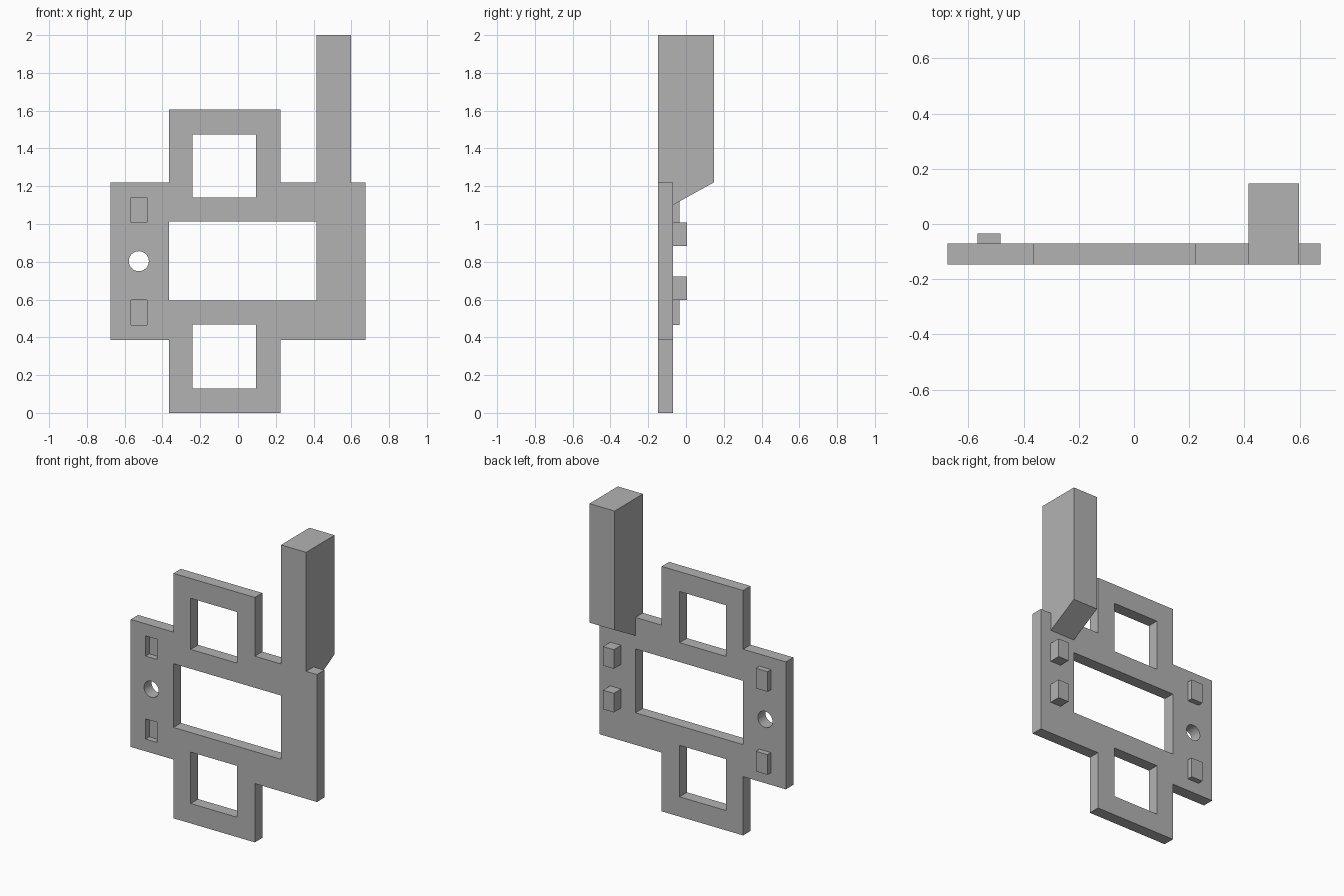
import bpy
import bmesh
from math import cos, sin, tau

cube = bpy.data.objects.get("Cube")
if cube:
    bpy.data.objects.remove(cube, do_unlink=True)

# Single grey plastic
grey = bpy.data.materials.new("grey_plastic")
grey.use_nodes = True
colour = (0.45, 0.45, 0.45, 1)
grey.diffuse_color = colour
grey.node_tree.nodes["Principled BSDF"].inputs["Base Color"].default_value = colour

FRONT, BACK, REAR = -0.147, -0.07, 0.147
MID_Z = 0.803


def prism(bm, points, offset):
    """Extrude a closed loop of 3D points by an offset."""
    face = bm.faces.new([bm.verts.new(p) for p in points])
    out = bmesh.ops.extrude_face_region(bm, geom=[face])["geom"]
    verts = [v for v in out if isinstance(v, bmesh.types.BMVert)]
    bmesh.ops.translate(bm, verts=verts, vec=offset)


def slab(bm, outline, y0, y1):
    prism(bm, [(x, y0, z) for x, z in outline], (0, y1 - y0, 0))


def rect(x0, x1, z0, z1):
    return [(x0, z0), (x1, z0), (x1, z1), (x0, z1)]


def finish(name, bm):
    bmesh.ops.recalc_face_normals(bm, faces=bm.faces)
    mesh = bpy.data.meshes.new(name)
    bm.to_mesh(mesh)
    bm.free()
    mesh.materials.append(grey)
    obj = bpy.data.objects.new(name, mesh)
    bpy.context.collection.objects.link(obj)
    return obj


# Frame plate: wide body with a tab above and below
L, R, W = -0.365, 0.225, 0.675
LOW, HIGH, TOP = 0.385, 1.22, 1.605
bm = bmesh.new()
slab(bm, [(L, 0), (R, 0), (R, LOW), (W, LOW), (W, HIGH), (R, HIGH),
          (R, TOP), (L, TOP), (L, HIGH), (-W, HIGH), (-W, LOW), (L, LOW)],
     FRONT, BACK)
plate = finish("frame_plate", bm)

# Openings, round hole and front slots
SLOT_X, SLOT_Z = (-0.567, -0.483), (0.465, 0.597)
bm = bmesh.new()
through = [rect(L, 0.415, 0.595, 1.013),
           rect(-0.24, 0.095, 0.13, 0.467),
           rect(-0.24, 0.095, 1.14, 1.475),
           [(-0.525 + 0.053 * cos(tau * i / 32), MID_Z + 0.053 * sin(tau * i / 32))
            for i in range(32)]]
for outline in through:
    slab(bm, outline, FRONT - 0.1, BACK + 0.1)
slots = [rect(*SLOT_X, *SLOT_Z),
         rect(*SLOT_X, 2 * MID_Z - SLOT_Z[1], 2 * MID_Z - SLOT_Z[0])]
for outline in slots:
    slab(bm, outline, FRONT - 0.1, FRONT + 0.038)
cutter = finish("opening_cutter", bm)
cutter.hide_render = True

mod = plate.modifiers.new("openings", "BOOLEAN")
mod.operation = "DIFFERENCE"
mod.solver = "EXACT"
mod.object = cutter
graph = bpy.context.evaluated_depsgraph_get()
cut_mesh = bpy.data.meshes.new_from_object(plate.evaluated_get(graph))
plate.modifiers.clear()
plate.data = cut_mesh
bpy.data.objects.remove(cutter, do_unlink=True)

# Raised bosses behind the slots
for name, outline in zip(("lower_slot_boss", "upper_slot_boss"), slots):
    bm = bmesh.new()
    slab(bm, outline, BACK - 0.02, -0.034)
    finish(name, bm)

# Square pegs on the back, on the other side
for name, z0 in (("lower_peg", 0.598), ("upper_peg", 0.884)):
    bm = bmesh.new()
    slab(bm, rect(0.52, 0.598, z0, z0 + 0.125), BACK - 0.02, 0.005)
    finish(name, bm)

# Tall post with a sloped gusset under its overhang
bm = bmesh.new()
profile = [(FRONT, HIGH), (BACK, HIGH), (BACK, 1.1), (REAR, HIGH), (REAR, 2), (FRONT, 2)]
prism(bm, [(0.415, y, z) for y, z in profile], (0.182, 0, 0))
finish("tall_post", bm)
